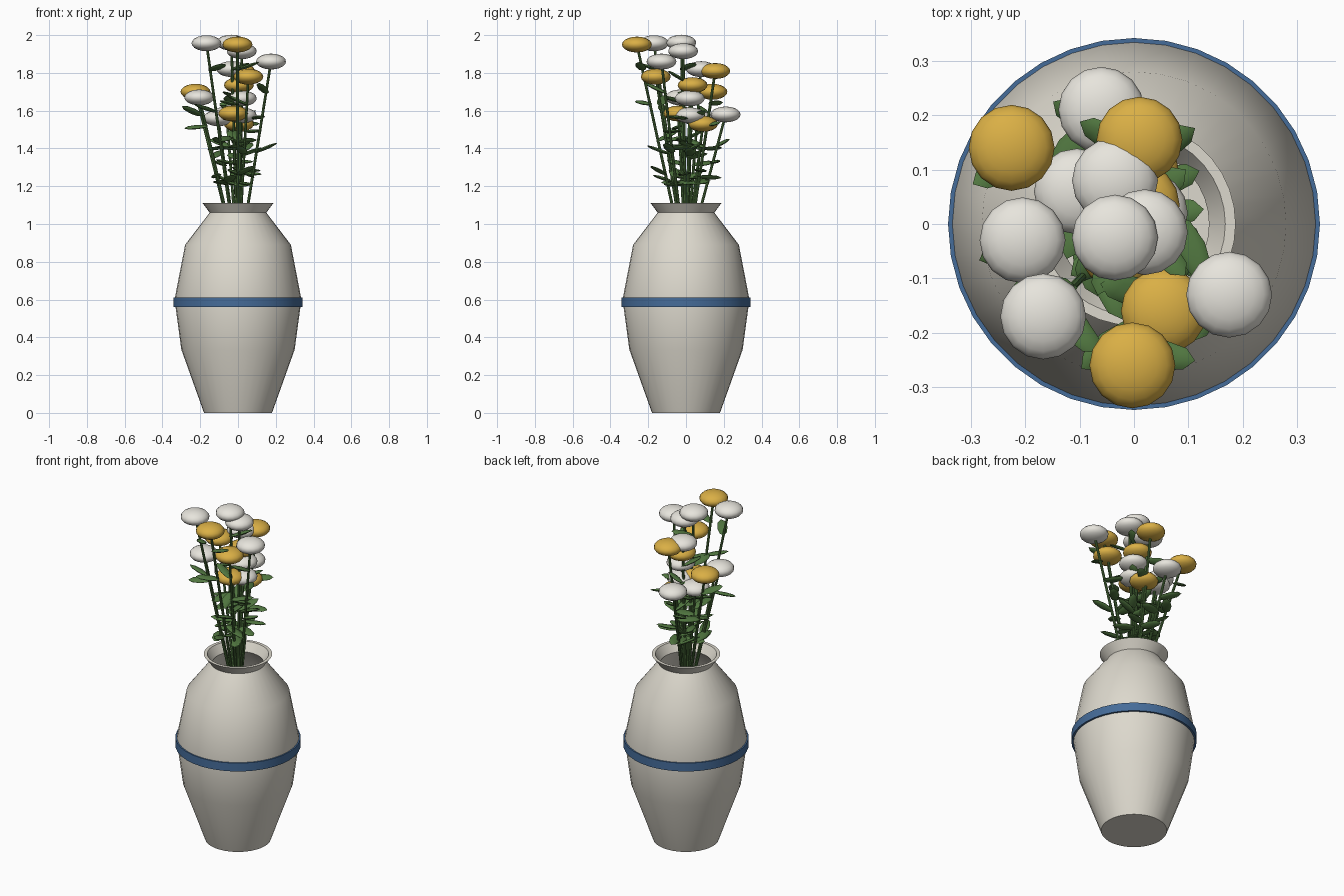
import bpy, bmesh, math, random
from mathutils import Vector, Matrix

if "Cube" in bpy.data.objects:
    bpy.data.objects.remove(bpy.data.objects["Cube"])

random.seed(4)


def material(name, rgb):
    m = bpy.data.materials.new(name)
    m.diffuse_color = (*rgb, 1)
    m.use_nodes = True
    m.node_tree.nodes["Principled BSDF"].inputs["Base Color"].default_value = m.diffuse_color
    return m


CREAM = material("cream_glaze", (0.72, 0.69, 0.61))
BLUE = material("blue_glaze", (0.06, 0.15, 0.32))
GREEN = material("leaf_green", (0.08, 0.18, 0.05))
WHITE = material("white_petal", (0.80, 0.78, 0.72))
YELLOW = material("yellow_petal", (0.70, 0.43, 0.06))


def finish(name, bm, mat, angle=40):
    bmesh.ops.recalc_face_normals(bm, faces=bm.faces)
    me = bpy.data.meshes.new(name)
    bm.to_mesh(me)
    bm.free()
    ob = bpy.data.objects.new(name, me)
    bpy.context.collection.objects.link(ob)
    me.materials.append(mat)
    bpy.ops.object.select_all(action='DESELECT')
    ob.select_set(True)
    bpy.context.view_layer.objects.active = ob
    bpy.ops.object.shade_smooth_by_angle(angle=math.radians(angle))
    return ob


def lathe(name, profile, mat, closed=False, segs=36):
    bm = bmesh.new()
    vs = [bm.verts.new((r, 0, z)) for r, z in profile]
    pairs = list(zip(vs, vs[1:])) + ([(vs[-1], vs[0])] if closed else [])
    edges = [bm.edges.new(p) for p in pairs]
    bmesh.ops.spin(bm, geom=vs + edges, cent=(0, 0, 0), axis=(0, 0, 1),
                   angle=math.tau, steps=segs, use_merge=True)
    bmesh.ops.remove_doubles(bm, verts=bm.verts, dist=1e-4)
    return finish(name, bm, mat, 30)


# Vase: outer wall, flared lip, inner wall and inner floor
lathe("vase", [(0, 0), (0.18, 0), (0.30, 0.335), (0.336, 0.60), (0.28, 0.89),
               (0.15, 1.06), (0.187, 1.11), (0.168, 1.11), (0.138, 1.06),
               (0.26, 0.88), (0.316, 0.60), (0.28, 0.34), (0.165, 0.03),
               (0, 0.03)], CREAM)

# Painted band
lathe("vase_band", [(0.325, 0.56), (0.342, 0.56), (0.342, 0.61), (0.325, 0.61)],
      BLUE, closed=True)

# Flower head centres
white_heads = [(-0.06, 0.21, 1.58), (-0.035, 0.08, 1.82), (-0.105, 0.06, 1.56),
               (-0.205, -0.03, 1.67), (-0.167, -0.17, 1.957), (-0.035, -0.025, 1.96),
               (0.02, -0.015, 1.915), (0.175, -0.13, 1.86), (0.02, 0.02, 1.665),
               (0.02, 0.02, 1.575)]
yellow_heads = [(-0.225, 0.14, 1.70), (0.01, 0.155, 1.81), (0.055, -0.16, 1.78),
                (-0.003, -0.26, 1.95), (0.005, 0.035, 1.735), (-0.025, -0.04, 1.585),
                (0.005, 0.09, 1.53)]


def ball(bm, matrix, u, v):
    bmesh.ops.create_uvsphere(bm, u_segments=u, v_segments=v, radius=1, matrix=matrix)


for name, heads, mat in (("white_flower_heads", white_heads, WHITE),
                         ("yellow_flower_heads", yellow_heads, YELLOW)):
    bm = bmesh.new()
    for h in heads:
        ball(bm, Matrix.Translation(h) @ Matrix.Diagonal((0.079, 0.079, 0.042, 1)), 16, 10)
    finish(name, bm, mat, 60)

# Stems rise from inside the vase; leaves spiral up each one
stems, leaves = bmesh.new(), bmesh.new()
for h in white_heads + yellow_heads:
    top = Vector(h)
    base = Vector((top.x * 0.06, top.y * 0.06, 0.84))
    axis = top - base
    turn = axis.to_track_quat('Z', 'Y').to_matrix().to_4x4()
    bmesh.ops.create_cone(stems, cap_ends=True, segments=8, radius1=0.008, radius2=0.007,
                          depth=axis.length,
                          matrix=Matrix.Translation((top + base) / 2) @ turn)
    count = 4 if top.z > 1.75 else 3
    a = random.uniform(0, math.tau)
    for i in range(count):
        z = 1.24 + (top.z - 0.15 - 1.24) * i / (count - 1) + random.uniform(-0.03, 0.03)
        p = base.lerp(top, (z - base.z) / axis.z)
        a += 2.4 + random.uniform(-0.3, 0.3)
        m = (Matrix.Translation(p) @ Matrix.Rotation(a, 4, 'Z')
             @ Matrix.Rotation(random.uniform(-0.45, 0.1), 4, 'Y')
             @ Matrix.Rotation(random.uniform(-0.4, 0.4), 4, 'X')
             @ Matrix.Translation((0.055, 0, 0))
             @ Matrix.Diagonal((0.068, 0.028, 0.009, 1)))
        ball(leaves, m, 8, 6)
finish("stems", stems, GREEN)
finish("leaves", leaves, GREEN, 60)
